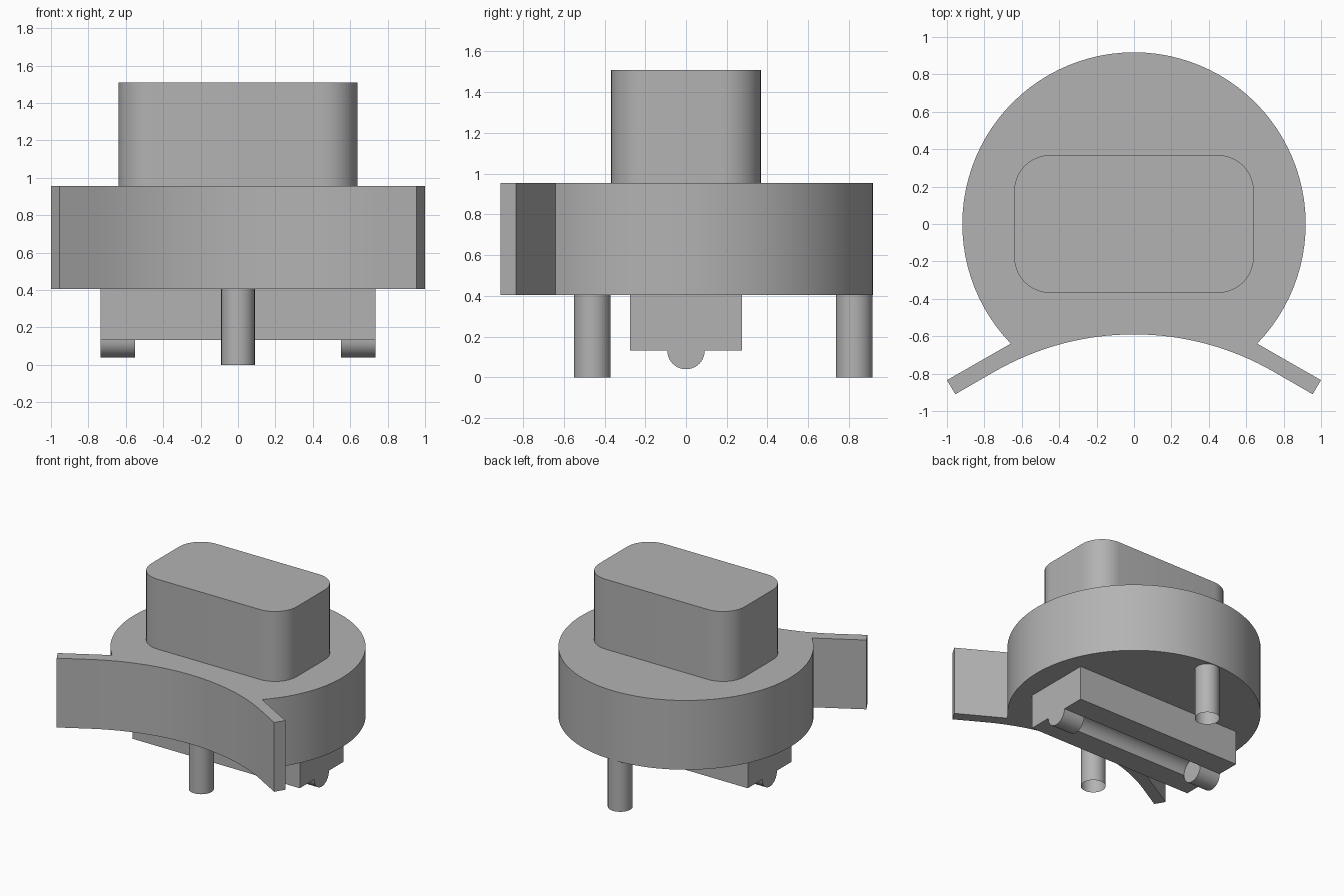
import bpy
import bmesh
from math import sin, cos, pi, radians, atan2, hypot

cube = bpy.data.objects.get("Cube")
if cube:
    bpy.data.objects.remove(cube, do_unlink=True)

grey = bpy.data.materials.new("plain grey")
grey.use_nodes = True
GREY = (0.45, 0.45, 0.45, 1)
grey.diffuse_color = GREY
grey.node_tree.nodes["Principled BSDF"].inputs["Base Color"].default_value = GREY


def arc(cx, cy, r, start, end, steps):
    """Points on an arc, angles in radians."""
    angles = [start + (end - start) * i / steps for i in range(steps + 1)]
    return [(cx + r * cos(a), cy + r * sin(a)) for a in angles]


def loft(name, rings, cap_start=True, cap_end=True):
    """Bridge equal rings of points into a smooth-shaded, sharp-edged solid."""
    bm = bmesh.new()
    loops = [[bm.verts.new(p) for p in ring] for ring in rings]
    for a, b in zip(loops, loops[1:]):
        for i in range(len(a)):
            j = (i + 1) % len(a)
            bm.faces.new((a[i], a[j], b[j], b[i]))
    if cap_start:
        bm.faces.new(loops[0][::-1])
    if cap_end:
        bm.faces.new(loops[-1])
    bmesh.ops.remove_doubles(bm, verts=bm.verts[:], dist=1e-4)
    bmesh.ops.recalc_face_normals(bm, faces=bm.faces[:])
    mesh = bpy.data.meshes.new(name)
    bm.to_mesh(mesh)
    bm.free()
    mesh.materials.append(grey)
    mesh.shade_smooth()
    mesh.set_sharp_from_angle(angle=radians(30))
    obj = bpy.data.objects.new(name, mesh)
    bpy.context.collection.objects.link(obj)
    return obj


def extrude(name, outline, z0, z1, **caps):
    return loft(name, [[(x, y, z) for x, y in outline] for z in (z0, z1)], **caps)


# Round body with a concave front that runs out into two flared arms
BASE, DECK = 0.405, 0.955
joint = (0.655, -0.636)
a = atan2(joint[1], joint[0])
rim = arc(0, 0, hypot(*joint) + 0.005, a, pi - a, 72)
front = arc(0, -2.085, 1.495, radians(120), radians(60), 32)
outline = rim + [(-1, -0.835), (-0.955, -0.91)] + front + [(0.955, -0.91), (1, -0.835)]
extrude("body", outline, BASE, DECK)

# Rounded rectangular block on top
R = 0.19
corners = []
for k, (sx, sy) in enumerate([(1, 1), (-1, 1), (-1, -1), (1, -1)]):
    corners += arc(sx * (0.64 - R), sy * (0.368 - R), R, k * pi / 2, (k + 1) * pi / 2, 10)
extrude("top_block", corners, DECK, 1.51)

# Round hollow-ended legs, front and back
for name, y in (("front_leg", -0.46), ("back_leg", 0.825)):
    extrude(name, arc(0, y, 0.09, 0, 2 * pi, 32), 0, BASE, cap_start=False)


# Cross bar: a round groove underneath, with a half-round foot at each end
def bar_ring(x, side):
    bottom = 0.132
    half = [(y, bottom + side * (z - bottom))
            for y, z in arc(0, bottom, 0.092, pi, 0, 20)]
    profile = [(-0.275, BASE), (-0.275, bottom)] + half + [(0.275, bottom), (0.275, BASE)]
    return [(x, y, z) for y, z in profile]


loft("cross_bar", [bar_ring(x, s) for x, s in (
    (-0.735, -1), (-0.55, -1), (-0.55, 1), (0.55, 1), (0.55, -1), (0.735, -1))])
